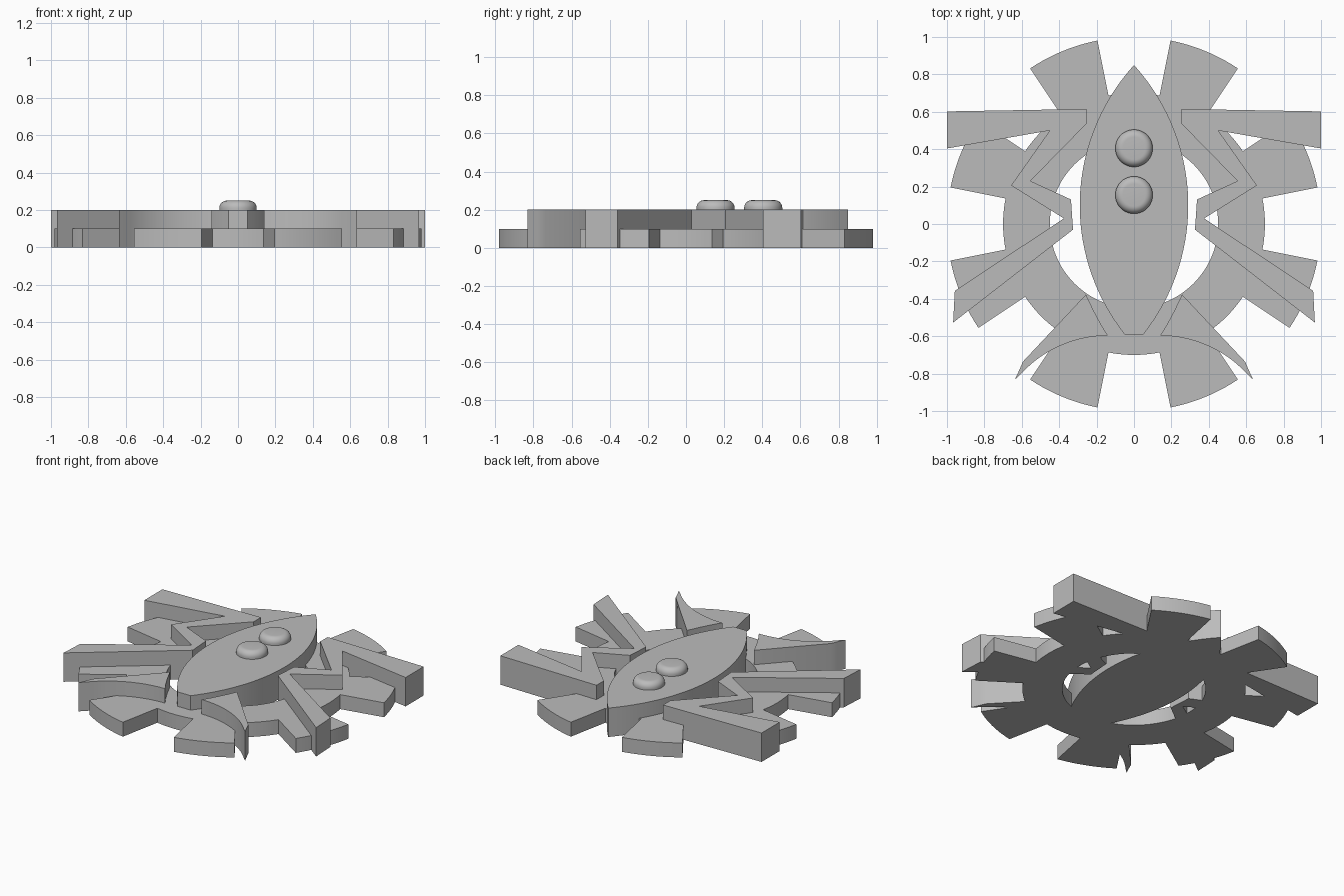
import bpy
import bmesh
import math

cube = bpy.data.objects.get("Cube")
if cube:
    bpy.data.objects.remove(cube, do_unlink=True)

grey = bpy.data.materials.new("plain_grey")
grey.use_nodes = True
COLOUR = (0.5, 0.5, 0.5, 1)
grey.diffuse_color = COLOUR
grey.node_tree.nodes["Principled BSDF"].inputs["Base Color"].default_value = COLOUR


def finish(name, bm):
    bmesh.ops.recalc_face_normals(bm, faces=bm.faces)
    mesh = bpy.data.meshes.new(name)
    bm.to_mesh(mesh)
    bm.free()
    mesh.materials.append(grey)
    obj = bpy.data.objects.new(name, mesh)
    bpy.context.collection.objects.link(obj)
    bpy.ops.object.select_all(action='DESELECT')
    obj.select_set(True)
    bpy.context.view_layer.objects.active = obj
    bpy.ops.object.shade_smooth_by_angle(angle=math.radians(30))
    return obj


def raise_faces(bm, height):
    """Extrude all flat faces up into a solid."""
    grown = bmesh.ops.extrude_face_region(bm, geom=bm.faces[:], use_keep_orig=True)
    verts = [g for g in grown["geom"] if isinstance(g, bmesh.types.BMVert)]
    bmesh.ops.translate(bm, verts=verts, vec=(0, 0, height))


def plate(name, outline, height):
    bm = bmesh.new()
    bm.faces.new([bm.verts.new((x, y, 0)) for x, y in outline])
    raise_faces(bm, height)
    return finish(name, bm)


def mirrored_pair(name, outline, height):
    plate("left_" + name, outline, height)
    plate("right_" + name, [(-x, y) for x, y in outline], height)


# Gear base: an open ring with eight radial teeth
STEPS = 160
RADII = (0.45, 0.70, 1.0)
bm = bmesh.new()
rings = []
for r in RADII:
    angles = [math.tau * i / STEPS for i in range(STEPS)]
    rings.append([bm.verts.new((r * math.cos(a), r * math.sin(a), 0)) for a in angles])
for i in range(STEPS):
    j = (i + 1) % STEPS
    is_tooth = 5 <= i % 20 < 15
    for k in range(2 if is_tooth else 1):
        bm.faces.new((rings[k][i], rings[k][j], rings[k + 1][j], rings[k + 1][i]))
bmesh.ops.delete(bm, geom=[v for v in bm.verts if not v.link_faces], context='VERTS')
raise_faces(bm, 0.1)
finish("gear_base", bm)

# Body: two arcs meeting in a point, cut off square at the front end
BODY_R, BODY_X, BODY_Y = 1.114, 0.824, 0.10
side = []
for i in range(33):
    y = -0.59 + 1.44 * i / 32
    side.append((math.sqrt(BODY_R ** 2 - (y - BODY_Y) ** 2) - BODY_X, y))
side[-1] = (0, 0.85)
plate("body", side + [(-x, y) for x, y in reversed(side[:-1])], 0.2)

# Zigzag limbs on both sides of the body
mirrored_pair("zigzag_limb", [
    (0.255, 0.615), (1.0, 0.602), (1.0, 0.404), (0.45, 0.50),
    (0.657, 0.206), (0.375, 0.03), (0.958, -0.358), (0.967, -0.527),
    (0.326, -0.03), (0.337, 0.131), (0.554, 0.23), (0.255, 0.535)], 0.2)

# Curved claws beside the front end of the body
claw = [(0.257, -0.377), (0.594, -0.736), (0.613, -0.78), (0.637, -0.832)]
CLAW_R = 0.63
for i in range(1, 17):
    x = 0.637 - 0.497 * i / 16
    claw.append((x, -0.597 - CLAW_R + math.sqrt(CLAW_R ** 2 - (x - 0.14) ** 2)))
claw += [(0.175, -0.54), (0.215, -0.465)]
mirrored_pair("claw", claw, 0.2)


# Round buttons with softly rounded rims
def button(name, y):
    bm = bmesh.new()
    profile = [(0.1, 0.2)]
    for i in range(9):
        a = math.pi / 2 * i / 8
        profile.append((0.06 + 0.04 * math.cos(a), 0.21 + 0.04 * math.sin(a)))
    loops = []
    for r, z in profile:
        loops.append([bm.verts.new((r * math.cos(math.tau * i / 48),
                                    y + r * math.sin(math.tau * i / 48), z))
                      for i in range(48)])
    for low, high in zip(loops, loops[1:]):
        for i in range(48):
            j = (i + 1) % 48
            bm.faces.new((low[i], low[j], high[j], high[i]))
    bm.faces.new(loops[0])
    bm.faces.new(loops[-1])
    finish(name, bm)


button("back_button", 0.405)
button("front_button", 0.155)
